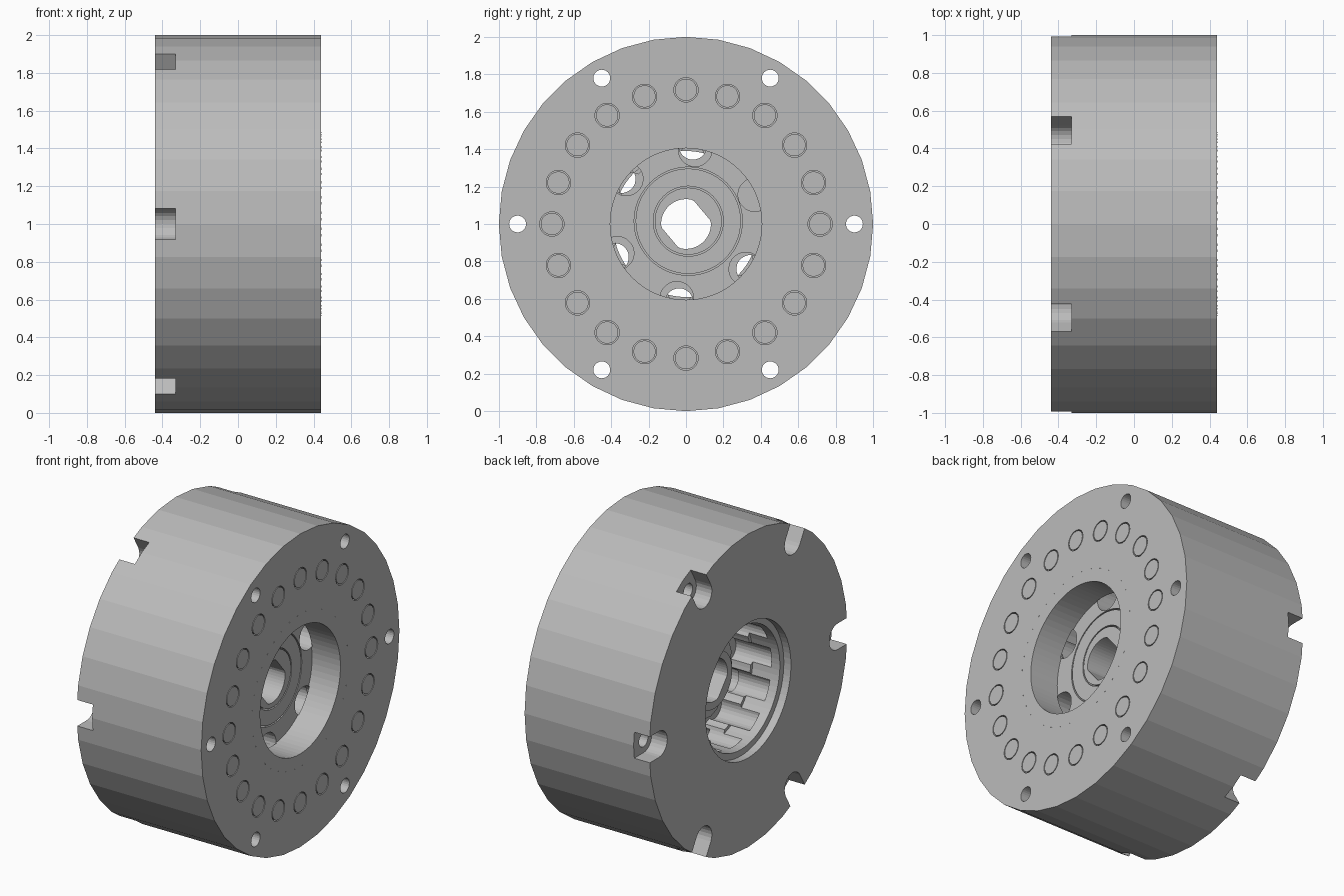
import bpy, bmesh, math
from math import cos, sin, pi, radians

if "Cube" in bpy.data.objects:
    bpy.data.objects.remove(bpy.data.objects["Cube"])

grey = bpy.data.materials.new("plain_grey")
grey.use_nodes = True
COLOUR = (0.5, 0.5, 0.5, 1)
grey.diffuse_color = COLOUR
grey.node_tree.nodes["Principled BSDF"].inputs["Base Color"].default_value = COLOUR


def finish(name, bm):
    bmesh.ops.remove_doubles(bm, verts=bm.verts, dist=1e-5)
    bmesh.ops.recalc_face_normals(bm, faces=bm.faces)
    mesh = bpy.data.meshes.new(name)
    bm.to_mesh(mesh)
    bm.free()
    mesh.materials.append(grey)
    obj = bpy.data.objects.new(name, mesh)
    bpy.context.collection.objects.link(obj)
    return obj


def circle(r, n=24, y=0, z=0):
    return [(y + r * cos(2 * pi * i / n), z + r * sin(2 * pi * i / n)) for i in range(n)]


def around(points, angle):
    """Turn a cross-section about the wheel axis."""
    c, s = cos(angle), sin(angle)
    return [(y * c - z * s, y * s + z * c) for y, z in points]


def prisms(name, sections, x0, x1):
    """Extrude closed (y, z) sections along the axis."""
    bm = bmesh.new()
    for pts in sections:
        a, b = [[bm.verts.new((x, y, 1 + z)) for y, z in pts] for x in (x0, x1)]
        bm.faces.new(a)
        bm.faces.new(b)
        for i in range(len(pts)):
            j = (i + 1) % len(pts)
            bm.faces.new((a[i], a[j], b[j], b[i]))
    return finish(name, bm)


def lathe(name, profile, n=72, y=0, z=0):
    """Revolve a closed (x, radius) profile about the axis."""
    bm = bmesh.new()
    rings = []
    for x, r in profile:
        rings.append([bm.verts.new((x, py, 1 + pz)) for py, pz in circle(r, n, y, z)])
    for k, ring in enumerate(rings):
        nxt = rings[(k + 1) % len(rings)]
        for i in range(n):
            j = (i + 1) % n
            bm.faces.new((ring[i], ring[j], nxt[j], nxt[i]))
    return finish(name, bm)


def cut(target, cutter):
    cutter.hide_render = True
    mod = target.modifiers.new("cut", "BOOLEAN")
    mod.operation, mod.solver, mod.object = "DIFFERENCE", "EXACT", cutter
    bpy.context.view_layer.objects.active = target
    bpy.ops.object.modifier_apply(modifier=mod.name)
    bpy.data.objects.remove(cutter)


SIX = [radians(60 * k) for k in range(6)]
HALF = 0.44

# Faceted drum
drum = prisms("drum", [circle(1, 36)], -HALF, HALF)

# Front recess, and stepped back recess around the raised hub
cut(drum, prisms("front_bore", [circle(0.405, 72)], 0.24, 0.5))
cut(drum, prisms("back_bore", [circle(0.43, 72)], -0.5, -0.39))
cut(drum, prisms("back_lip_bore", [circle(0.39, 72)], -0.45, -0.2))
cut(drum, lathe("back_ring_recess", [(-0.25, 0.37), (-0.25, 0.18), (-0.13, 0.18),
                                     (-0.13, 0.28), (-0.06, 0.28), (-0.06, 0.37)]))

# Scalloped pockets in the back recess
pocket = circle(0.075, 24, 0.345)
cut(drum, prisms("scallops", [around(pocket, radians(25 + 30 * k)) for k in range(12)],
                 -0.33, -0.06))

# Web openings with wider mouths on the front side
cut(drum, prisms("web_holes", [around(circle(0.075, 24, 0.42), a + radians(25)) for a in SIX],
                 -0.1, 0.2))
cut(drum, prisms("web_mouths", [around(circle(0.09, 24, 0.4), a + radians(23)) for a in SIX],
                 0.12, 0.245))
cut(drum, prisms("hub_pin_holes", [around(circle(0.025, 16, 0.235), a) for a in SIX],
                 -0.2, -0.05))

# Slightly off-centre grooves on the hub
for r in (0.183, 0.285):
    cut(drum, lathe("hub_groove", [(0.2, r - 0.004), (0.2, r + 0.004),
                                   (0.3, r + 0.004), (0.3, r - 0.004)], 72, 0.012, 0.015))

# Shaft hole with two flats
shaft = []
for i in range(48):
    a = 2 * pi * i / 48
    shaft.append((min(0.133, 0.112 / max(abs(cos(a)), 0.1)), a))
shaft = [(r * cos(a), r * sin(a)) for r, a in shaft]
cut(drum, prisms("shaft_hole", [around(shaft, radians(40))], -0.5, 0.5))

# Round-ended rim slots on the back, with screw holes through to the front
slot = [(0.9 + 0.083 * cos(a), 0.083 * sin(a)) for a in [pi / 2 + pi * i / 12 for i in range(13)]]
slot += [(1.1, -0.083), (1.1, 0.083)]
cut(drum, prisms("rim_slots", [around(slot, a) for a in SIX], -0.5, -0.33))
cut(drum, prisms("screw_holes", [around(circle(0.045, 24, 0.9), a) for a in SIX], -0.4, 0.5))

# Ring of flush plugs with a thin gap around each
TWENTY = [radians(18 * k) for k in range(20)]
cut(drum, prisms("plug_holes", [around(circle(0.065, 32, 0.717), a) for a in TWENTY], 0.38, 0.5))
prisms("plugs", [around(circle(0.059, 32, 0.717), a) for a in TWENTY], 0.379, HALF)

# Fine dashes around the front recess
dash = [(0.485, -0.006), (0.488, -0.006), (0.488, 0.006), (0.485, 0.006)]
prisms("face_dashes", [around(dash, radians(10 * k + 3)) for k in range(36)],
       HALF - 0.002, HALF + 0.001)
